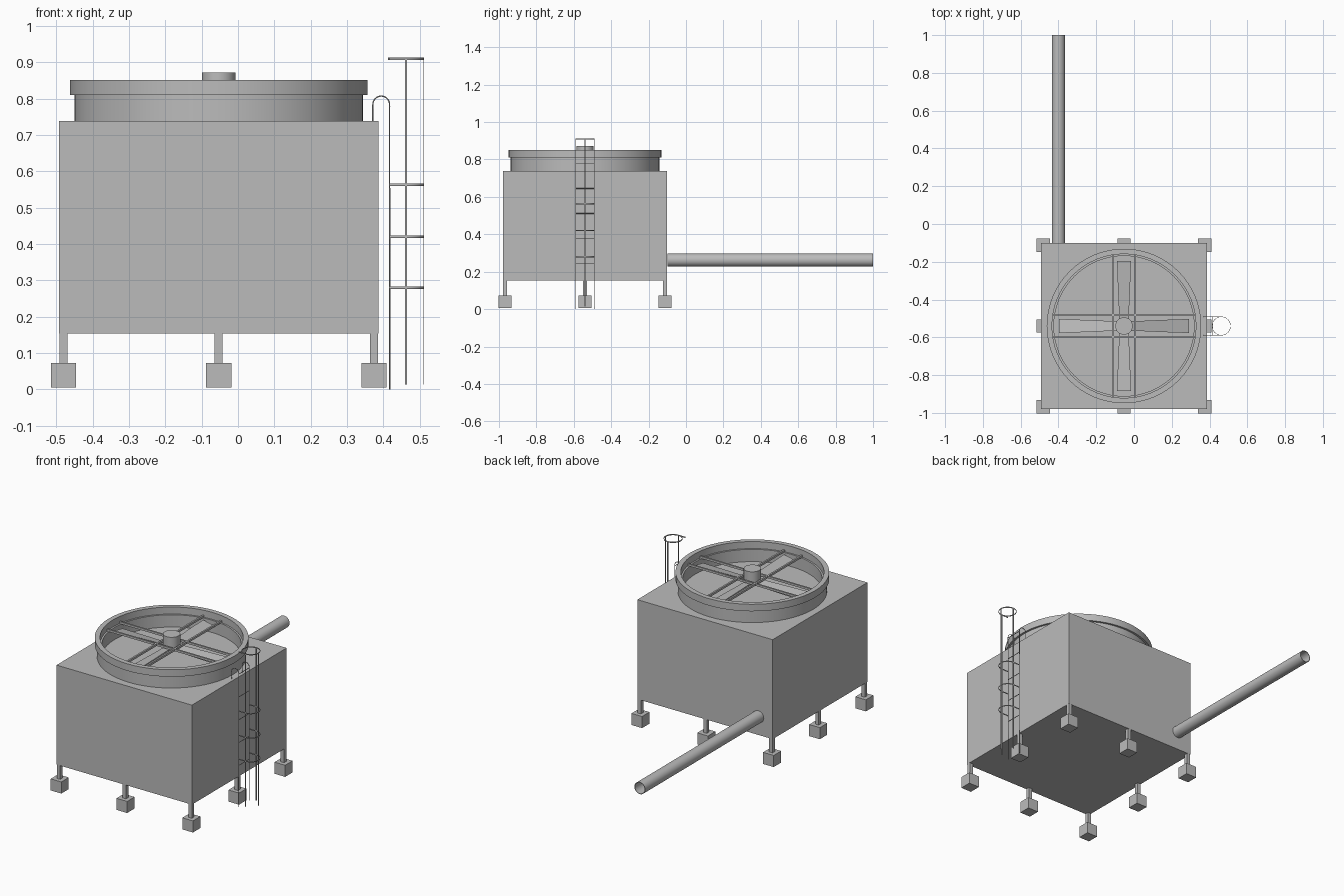
import bpy, bmesh, math
from mathutils import Vector

if "Cube" in bpy.data.objects:
    bpy.data.objects.remove(bpy.data.objects["Cube"])

CX, CY = -0.053, -0.54      # tower centre
H = 0.4395                  # half width of the housing

grey = bpy.data.materials.new("plain grey")
grey.diffuse_color = (0.5, 0.5, 0.5, 1)
grey.use_nodes = True
grey.node_tree.nodes["Principled BSDF"].inputs["Base Color"].default_value = grey.diffuse_color


def link(name, data):
    ob = bpy.data.objects.new(name, data)
    bpy.context.collection.objects.link(ob)
    data.materials.append(grey)
    return ob


def smooth(ob):
    bpy.ops.object.select_all(action='DESELECT')
    ob.select_set(True)
    bpy.context.view_layer.objects.active = ob
    bpy.ops.object.shade_smooth_by_angle(angle=math.radians(35))


def box(name, lo, hi):
    bm = bmesh.new()
    bmesh.ops.create_cube(bm, size=1)
    for v in bm.verts:
        v.co = Vector([lo[i] + (v.co[i] + 0.5) * (hi[i] - lo[i]) for i in range(3)])
    me = bpy.data.meshes.new(name)
    bm.to_mesh(me)
    bm.free()
    return link(name, me)


def lathe(name, profile, loc, n=64, rot=(0, 0, 0)):
    """Revolve a closed (radius, height) profile around z."""
    verts, faces, m = [], [], len(profile)
    for i in range(n):
        a = 2 * math.pi * i / n
        verts += [(r * math.cos(a), r * math.sin(a), z) for r, z in profile]
    for i in range(n):
        for j in range(m):
            k, l = (i + 1) % n, (j + 1) % m
            faces.append((i * m + j, k * m + j, k * m + l, i * m + l))
    me = bpy.data.meshes.new(name)
    me.from_pydata(verts, [], faces)
    bm = bmesh.new()
    bm.from_mesh(me)
    bmesh.ops.remove_doubles(bm, verts=bm.verts, dist=1e-5)
    bmesh.ops.recalc_face_normals(bm, faces=bm.faces)
    bm.to_mesh(me)
    bm.free()
    ob = link(name, me)
    ob.location, ob.rotation_euler = loc, rot
    smooth(ob)
    return ob


def rod(name, pts, r, strap=0.0, cyclic=False):
    """Thin tube along points; strap > 0 makes a flat upright band."""
    cu = bpy.data.curves.new(name, 'CURVE')
    cu.dimensions = '3D'
    cu.twist_mode = 'Z_UP'
    cu.bevel_depth, cu.bevel_resolution, cu.extrude = r, 1, strap
    cu.use_fill_caps = True
    sp = cu.splines.new('POLY')
    sp.points.add(len(pts) - 1)
    for p, c in zip(sp.points, pts):
        p.co = (*c, 1)
    sp.use_cyclic_u = cyclic
    return link(name, cu)


# Housing
box("housing", (CX - H, CY - H, 0.154), (CX + H, CY + H, 0.738))

# Eight legs standing on footing blocks
for i in (-1, 0, 1):
    for j in (-1, 0, 1):
        if i or j:
            x, y = CX + i * (H - 0.012), CY + j * (H - 0.012)
            box("leg", (x - 0.011, y - 0.011, 0.07), (x + 0.011, y + 0.011, 0.156))
            box("footing", (x - 0.0345, y - 0.0345, 0.005), (x + 0.0345, y + 0.0345, 0.073))

# Fan shroud with a wider top rim
lathe("fan_shroud", [(0.397, 0.735), (0.397, 0.81), (0.409, 0.81), (0.409, 0.851),
                     (0.381, 0.851), (0.381, 0.81), (0.371, 0.81), (0.371, 0.735)],
      (CX, CY, 0))

# Fan hub
lathe("fan_hub", [(0, 0.79), (0.046, 0.79), (0.046, 0.872), (0, 0.872)], (CX, CY, 0), 32)

# Two pairs of support beams across the shroud
for s in (-0.058, 0.058):
    box("support_beam", (CX - 0.376, CY + s - 0.005, 0.81), (CX + 0.376, CY + s + 0.005, 0.822))
    box("support_beam", (CX + s - 0.005, CY - 0.376, 0.81), (CX + s + 0.005, CY + 0.376, 0.822))

# Four slightly flared, pitched blades
for k in range(4):
    out = [(0.03, 0.027), (0.09, 0.027), (0.2, 0.032), (0.345, 0.037)]
    pts = [(x, w) for x, w in out] + [(x, -w) for x, w in reversed(out)]
    n = len(pts)
    verts = [(x, y, 0.8 + y * 0.2 + t) for t in (-0.004, 0.004) for x, y in pts]
    faces = [tuple(range(n)), tuple(range(2 * n - 1, n - 1, -1))]
    faces += [(i, i + n, (i + 1) % n + n, (i + 1) % n) for i in range(n)]
    me = bpy.data.meshes.new("fan_blade")
    me.from_pydata(verts, [], faces)
    ob = link("fan_blade", me)
    ob.location = (CX, CY, 0)
    ob.rotation_euler.z = k * math.pi / 2

# Long open pipe at the back
lathe("outlet_pipe", [(0.035, 0), (0.035, 1.1), (0.032, 1.1), (0.032, 0)],
      (-0.4, -0.1, 0.262), 32, (-math.pi / 2, 0, 0))

# Ladder rails hooking over onto the roof
RX, LY = 0.417, 0.049
for s in (-1, 1):
    y = CY + s * LY
    arc = [(RX - 0.023 + 0.023 * math.cos(a), y, 0.784 + 0.023 * math.sin(a))
           for a in [math.pi * i / 12 for i in range(13)]]
    rod("ladder_rail", [(RX, y, 0)] + arc + [(RX - 0.046, y, 0.736)], 0.002)

# Rungs
for i in range(5):
    z = 0.243 + i * 0.134
    rod("ladder_rung", [(RX, CY - LY, z), (RX, CY + LY, z)], 0.002)

# Safety cage: hoops open toward the ladder, the top one closed
HX = 0.462
for z in (0.28, 0.42, 0.563):
    half = [(HX + LY * math.cos(a), CY + LY * math.sin(a), z)
            for a in [-math.pi / 2 + math.pi * i / 16 for i in range(17)]]
    rod("cage_hoop", [(RX, CY - LY, z)] + half + [(RX, CY + LY, z)], 0.001, 0.0025)
rod("top_hoop", [(HX + LY * math.cos(a), CY + LY * math.sin(a), 0.909)
                 for a in [2 * math.pi * i / 32 for i in range(32)]], 0.001, 0.0025, True)
rod("top_hoop_end", [(RX, CY - LY, 0.909), (HX, CY - LY, 0.909)], 0.001, 0.0025)

# Cage uprights as flat straps
for s in (-1, 1):
    y = CY + s * LY
    box("cage_strap", (HX - 0.003, y - 0.001, 0.013), (HX + 0.003, y + 0.001, 0.911))
box("cage_strap", (HX + LY - 0.001, CY - 0.003, 0.013), (HX + LY + 0.001, CY + 0.003, 0.911))
